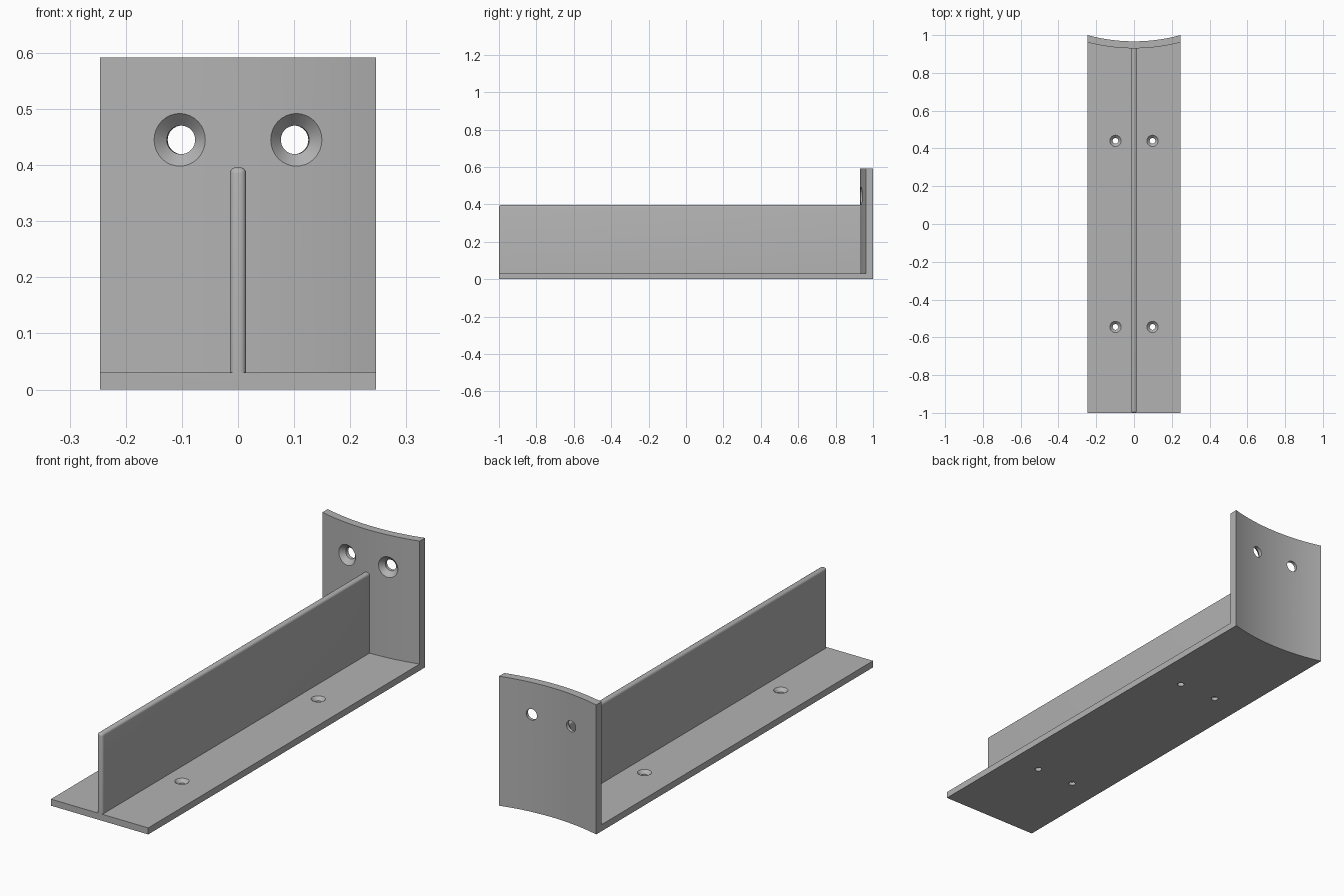
import bpy, bmesh, math
from mathutils import Matrix, Vector

if "Cube" in bpy.data.objects:
    bpy.data.objects.remove(bpy.data.objects["Cube"])

HALF_W, BASE_T, HEIGHT = 0.246, 0.03, 0.592
ARC_Y = 1.90                 # axis of the curved end plate
R_BACK, R_FRONT = 0.933, 0.97

grey = bpy.data.materials.new("plain grey")
grey.diffuse_color = (0.45, 0.45, 0.45, 1)
grey.use_nodes = True
grey.node_tree.nodes["Principled BSDF"].inputs["Base Color"].default_value = grey.diffuse_color


def make_object(name, bm):
    bmesh.ops.recalc_face_normals(bm, faces=bm.faces)
    mesh = bpy.data.meshes.new(name)
    bm.to_mesh(mesh)
    bm.free()
    mesh.materials.append(grey)
    ob = bpy.data.objects.new(name, mesh)
    bpy.context.collection.objects.link(ob)
    return ob


def arc_ended_slab(name, half_w, y0, radius, z0, z1, n=24):
    """Slab with a straight front edge and an arc for its back edge."""
    bm = bmesh.new()
    pts = [(-half_w, y0), (half_w, y0)]
    for i in range(n + 1):
        x = half_w - 2 * half_w * i / n
        pts.append((x, ARC_Y - math.sqrt(radius ** 2 - x * x)))
    face = bm.faces.new([bm.verts.new((x, y, z0)) for x, y in pts])
    ext = bmesh.ops.extrude_face_region(bm, geom=[face])
    top = [v for v in ext["geom"] if isinstance(v, bmesh.types.BMVert)]
    bmesh.ops.translate(bm, verts=top, vec=(0, 0, z1 - z0))
    return make_object(name, bm)


def countersink(name, point, axis, r_top, r_hole, depth):
    """Screw-hole cutter: cone at the surface, straight hole further along axis."""
    bm = bmesh.new()
    slope = (r_top - r_hole) / depth
    profile = [(-0.01, r_top + 0.01 * slope), (depth, r_hole), (0.1, r_hole)]
    n = 32
    rings = [[bm.verts.new((r * math.cos(2 * math.pi * i / n),
                            r * math.sin(2 * math.pi * i / n), z))
              for i in range(n)] for z, r in profile]
    for a, b in zip(rings, rings[1:]):
        for i in range(n):
            j = (i + 1) % n
            bm.faces.new((a[i], a[j], b[j], b[i]))
    bm.faces.new(rings[0])
    bm.faces.new(rings[-1])
    turn = Vector(axis).to_track_quat('Z', 'Y').to_matrix().to_4x4()
    bm.transform(Matrix.Translation(point) @ turn)
    return make_object(name, bm)


def combine(target, other, operation):
    mod = target.modifiers.new(operation.lower(), 'BOOLEAN')
    mod.operation, mod.object, mod.solver = operation, other, 'EXACT'
    bpy.context.view_layer.objects.active = target
    bpy.ops.object.modifier_apply(modifier=mod.name)
    bpy.data.objects.remove(other)


# Base and curved end plate, cut from one solid
bracket = arc_ended_slab("bracket", HALF_W, -1.0, R_BACK, 0, HEIGHT)
combine(bracket, arc_ended_slab("waste", 0.3, -1.2, R_FRONT, BASE_T, 0.8), 'DIFFERENCE')

# Central rib, rounded along its top and front edges
bm = bmesh.new()
bmesh.ops.create_cube(bm, size=1)
z0, z1, y0, y1 = 0.015, 0.396, -1.0, 0.945
bm.transform(Matrix.Translation((0, (y0 + y1) / 2, (z0 + z1) / 2))
             @ Matrix.Diagonal((0.029, y1 - y0, z1 - z0, 1)))
rounded = []
for e in bm.edges:
    on_top = all(v.co.z > 0.2 for v in e.verts)
    on_front = all(v.co.y < 0 for v in e.verts)
    at_back = all(v.co.y > 0 for v in e.verts)
    at_bottom = all(v.co.z < 0.2 for v in e.verts)
    if (on_top or on_front) and not at_back and not at_bottom:
        rounded.append(e)
bmesh.ops.bevel(bm, geom=rounded, offset=0.011, segments=4, profile=0.5,
                affect='EDGES')
combine(bracket, make_object("rib", bm), 'UNION')

# Screw holes: two through the end plate, four through the base
for side in (-1, 1):
    x = side * 0.104
    y = ARC_Y - math.sqrt(R_FRONT ** 2 - x * x)
    combine(bracket, countersink("plate_hole", (x, y, 0.445), (-x, ARC_Y - y, 0),
                                 0.047, 0.0255, 0.022), 'DIFFERENCE')
    for y in (-0.545, 0.44):
        combine(bracket, countersink("base_hole", (side * 0.098, y, BASE_T), (0, 0, -1),
                                     0.03, 0.015, 0.015), 'DIFFERENCE')

bpy.ops.object.select_all(action='DESELECT')
bracket.select_set(True)
bpy.context.view_layer.objects.active = bracket
bpy.ops.object.shade_smooth_by_angle(angle=math.radians(30))
